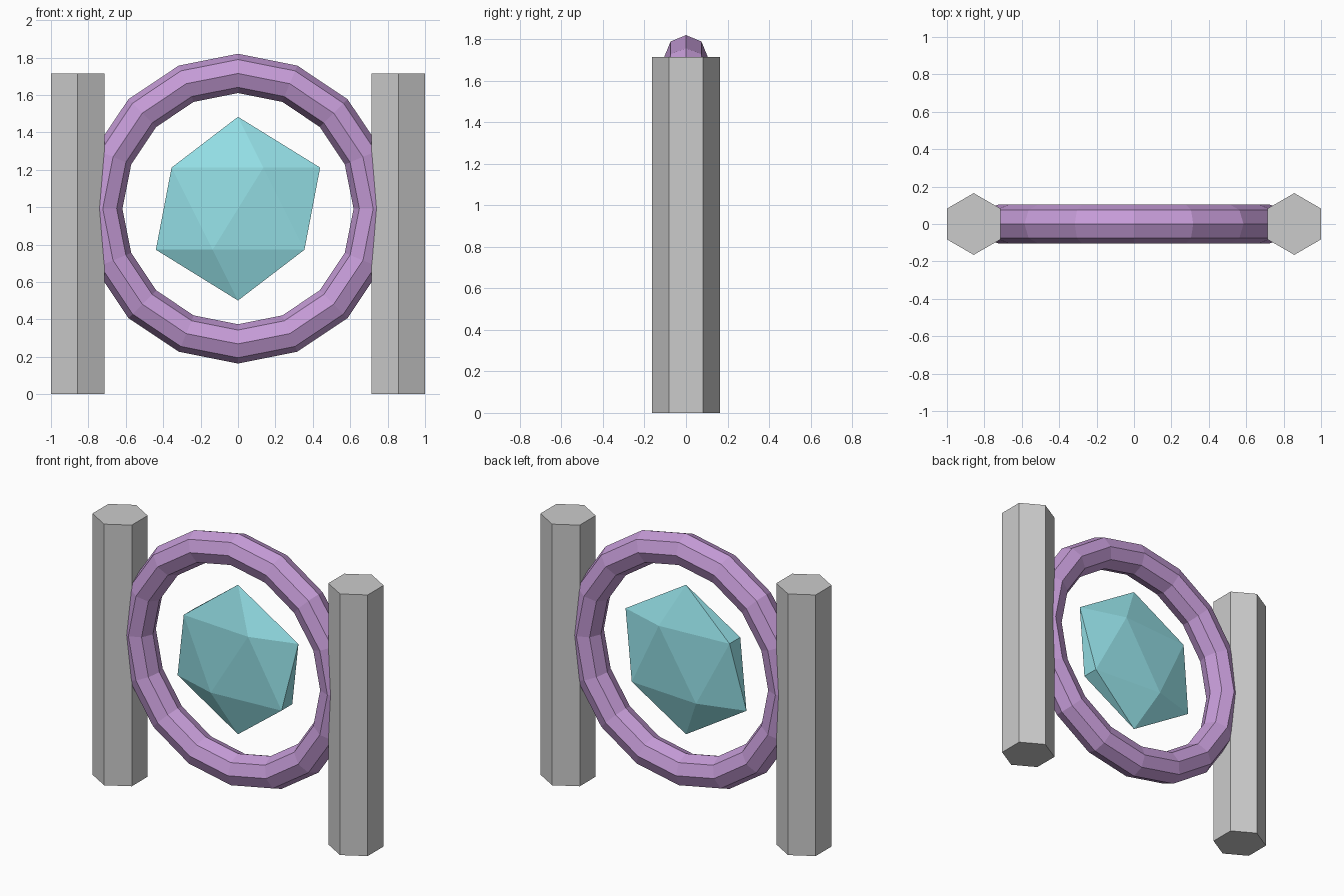
import bpy, math

if "Cube" in bpy.data.objects:
    bpy.data.objects.remove(bpy.data.objects["Cube"])

MID_Z = 0.992


def paint(obj, name, color):
    mat = bpy.data.materials.new(name)
    mat.diffuse_color = color
    mat.use_nodes = True
    mat.node_tree.nodes["Principled BSDF"].inputs["Base Color"].default_value = mat.diffuse_color
    obj.data.materials.append(mat)


# Two hexagonal posts, one corner pointing forward
for side, label in ((-1, "left_post"), (1, "right_post")):
    bpy.ops.mesh.primitive_cylinder_add(vertices=6, radius=0.165, depth=1.715,
                                        location=(side * 0.857, 0, 0.8575))
    bpy.context.object.name = label

# Upright low-poly ring held between the posts
bpy.ops.mesh.primitive_torus_add(major_segments=16, minor_segments=8,
                                 major_radius=0.723, minor_radius=0.105,
                                 location=(0, 0, MID_Z),
                                 rotation=(math.pi / 2, 0, 0))
ring = bpy.context.object
ring.name = "ring"
paint(ring, "purple", (0.56, 0.33, 0.68, 1))

# Flattened icosahedron floating in the ring
bpy.ops.mesh.primitive_ico_sphere_add(subdivisions=1, radius=0.491,
                                      location=(0, 0, MID_Z))
crystal = bpy.context.object
crystal.name = "crystal"
crystal.scale.y = 0.215
paint(crystal, "turquoise", (0.3, 0.75, 0.8, 1))

for obj in (ring, crystal):
    obj.data.shade_flat()
